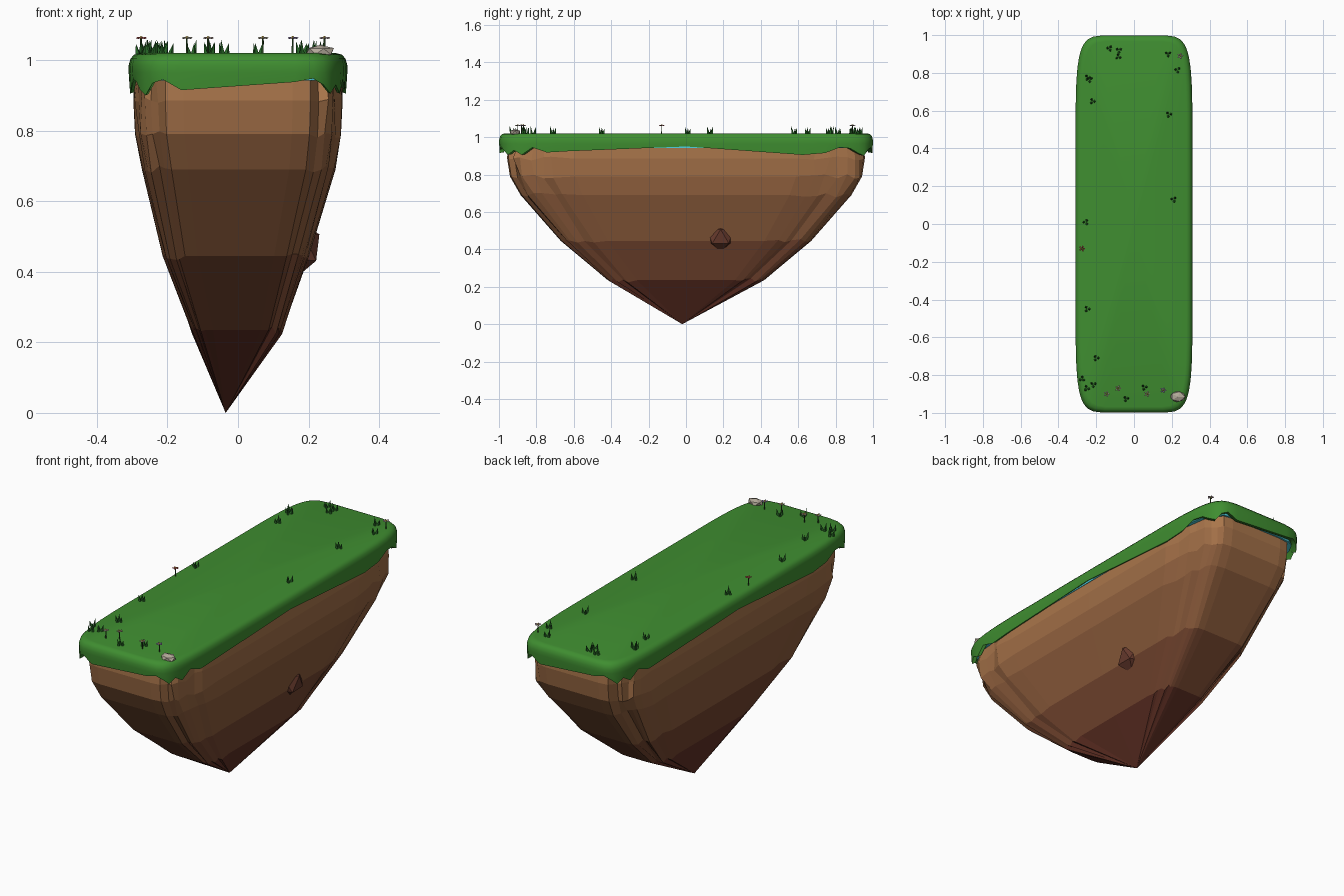
import bpy, bmesh, math, random
from mathutils import Vector, Matrix

if "Cube" in bpy.data.objects:
    bpy.data.objects.remove(bpy.data.objects["Cube"])

random.seed(4)
N = 38
A, B, TOP = 0.31, 1.0, 1.02


def mat(name, r, g, b):
    m = bpy.data.materials.new(name)
    m.diffuse_color = (r, g, b, 1)
    m.use_nodes = True
    m.node_tree.nodes["Principled BSDF"].inputs["Base Color"].default_value = m.diffuse_color
    return m


def finish(name, bm, mats, smooth=None):
    bmesh.ops.recalc_face_normals(bm, faces=bm.faces)
    me = bpy.data.meshes.new(name)
    bm.to_mesh(me)
    bm.free()
    for m in mats:
        me.materials.append(m)
    ob = bpy.data.objects.new(name, me)
    bpy.context.collection.objects.link(ob)
    if smooth:
        bpy.ops.object.select_all(action='DESELECT')
        ob.select_set(True)
        bpy.context.view_layer.objects.active = ob
        bpy.ops.object.shade_smooth_by_angle(angle=math.radians(smooth))
    return ob


def outline(a, b):
    """Boxy superellipse: long straight sides, points gathered at the corners."""
    pts = []
    for i in range(N):
        t = 2 * math.pi * i / N
        c, s = math.cos(t), math.sin(t)
        pts.append((math.copysign(abs(c) ** 0.26, c) * a if abs(c) > 1e-6 else 0,
                    math.copysign(abs(s) ** 0.26, s) * b if abs(s) > 1e-6 else 0))
    return pts


def loft(rings, start=None, end=None):
    """Skin a stack of rings; start / end are optional fan tips. Band index = material."""
    bm = bmesh.new()
    vr = [[bm.verts.new(p) for p in r] for r in rings]
    for k in range(len(vr) - 1):
        for i in range(N):
            j = (i + 1) % N
            f = bm.faces.new((vr[k][i], vr[k][j], vr[k + 1][j], vr[k + 1][i]))
            f.material_index = k
    for tip, ring, idx in ((start, vr[0], 0), (end, vr[-1], len(vr) - 1)):
        if tip:
            v = bm.verts.new(tip)
            for i in range(N):
                bm.faces.new((ring[i], ring[(i + 1) % N], v)).material_index = idx
    return bm


# grass cap with rounded rim and dripping hem
green = mat("grass", 0.05, 0.27, 0.03)
hem = [.950, .905, .915, .945, .940, .915, .900, .935, .945, .915,
       .938, .948, .930, .905, .930, .905, .945, .918, .925] * 2
rings = [[(x, y, z) for x, y in outline(A - d, B - d)] for d, z in
         ((.032, TOP), (.016, 1.016), (.005, 1.004), (0, .985), (0, .965))]
rings.append([(x, y, h) for (x, y), h in zip(outline(A - .003, B - .003), hem)])
rings.append([(x, y, h + .004) for (x, y), h in zip(outline(A - .013, B - .025), hem)])
rings.append([(x, y, .958) for x, y in outline(A - .015, B - .04)])
bm = loft(rings, start=(0, 0, TOP))
for f in bm.faces:
    f.material_index = 0
finish("grass_cap", bm, [green], 50)

# thin cyan layer under the grass
cyan = mat("cyan_layer", 0.08, 0.65, 0.75)
bm = loft([[(x, y, z) for x, y in outline(A * .965, B * .965)] for z in (.962, .943)],
          (0, 0, .962), (0, 0, .943))
for f in bm.faces:
    f.material_index = 0
finish("cyan_layer", bm, [cyan])

# faceted rock body tapering to a point, rough only at the corners
levels = [(.95, .955, 0), (.885, .957, 0), (.79, .942, 0),
          (.69, .885, .002), (.445, .67, -.006), (.235, .418, -.003)]
column = [random.uniform(-.035, .008) for _ in range(N)]
rings = []
for k, (z, s, dx) in enumerate(levels):
    ring = []
    for i, (x, y) in enumerate(outline(A, B)):
        q = i * 4 / N % 1
        corner = 1 if .2 < q < .8 else 0
        r = s + corner * (column[i] + random.uniform(-.025, .01)) * s
        dz = corner * random.uniform(-.012, .012) if k else 0
        ring.append((x * r + dx, y * r, z + dz))
    rings.append(ring)
c0, c1 = Vector((.40, .18, .07)), Vector((.12, .03, .018))
rock_mats = [mat("rock_%d" % k, *c0.lerp(c1, t))
             for k, t in enumerate((0, .15, .35, .5, .8, 1))]
bm = loft(rings, start=(0, 0, .95), end=(-.035, -.02, 0))
finish("rock_body", bm, rock_mats)


def stone(name, loc, size, m, seed):
    rnd = random.Random(seed)
    bm = bmesh.new()
    bmesh.ops.create_icosphere(bm, subdivisions=1, radius=1)
    for v in bm.verts:
        v.co = Vector(c * s for c, s in zip(v.co * rnd.uniform(.88, 1.05), size)) + Vector(loc)
    return finish(name, bm, [m])


# boulder stuck in the flank, pale stone on the grass
stone("flank_boulder", (.165, .185, .47), (.075, .083, .083), mat("boulder", .13, .04, .025), 2)
stone("pale_stone", (.232, -.915, 1.025), (.043, .032, .02), mat("pale_stone", .45, .40, .32), 5)

# grass tufts: three leaning spikes each
tufts = [(-.13, .93), (-.08, .92), (-.083, .885), (.18, .9), (.23, .815), (-.245, .775),
         (-.235, .765), (-.22, .65), (.185, .58), (.21, .13), (-.255, .01), (-.248, -.45),
         (-.2, -.71), (-.275, -.82), (-.25, -.87), (-.215, -.85), (.055, -.865), (-.042, -.925)]
bm = bmesh.new()
for x, y in tufts:
    turn = random.uniform(0, 6.28)
    for k in range(3):
        a = turn + k * 2.09
        h = random.uniform(.028, .042)
        m = (Matrix.Translation((x + .010 * math.cos(a), y + .010 * math.sin(a), TOP - .002))
             @ Matrix.Rotation(a, 4, 'Z') @ Matrix.Rotation(.22, 4, 'Y')
             @ Matrix.Translation((0, 0, h / 2)))
        bmesh.ops.create_cone(bm, cap_ends=True, segments=4, radius1=.008, radius2=0,
                              depth=h, matrix=m)
finish("grass_tufts", bm, [mat("tuft", .02, .14, .02)])


# flowers: stem, five petals, centre
stem_mat = mat("stem", .03, .10, .02)
heart_mat = mat("flower_centre", .75, .5, .06)
flowers = [(-.275, -.13, (.6, .10, .10)), (.245, .89, (.65, .5, .55)), (-.145, -.9, (.65, .6, .5)),
           (-.085, -.87, (.6, .45, .4)), (.07, -.9, (.65, .6, .45)), (.155, -.88, (.4, .3, .6))]
for n, (x, y, col) in enumerate(flowers):
    bm = bmesh.new()

    def add(idx, op, **kw):
        before = set(bm.faces)
        op(bm, **kw)
        for f in set(bm.faces) - before:
            f.material_index = idx

    add(0, bmesh.ops.create_cone, cap_ends=True, segments=5, radius1=.003, radius2=.0025,
        depth=.044, matrix=Matrix.Translation((x, y, TOP + .020)))
    for k in range(5):
        a = k * 2 * math.pi / 5
        add(1, bmesh.ops.create_icosphere, subdivisions=1, radius=1,
            matrix=Matrix.Translation((x + .010 * math.cos(a), y + .010 * math.sin(a), 1.063))
            @ Matrix.Rotation(a, 4, 'Z') @ Matrix.Diagonal((.007, .005, .003, 1)))
    add(2, bmesh.ops.create_icosphere, subdivisions=1, radius=.005,
        matrix=Matrix.Translation((x, y, 1.064)))
    finish("flower_%d" % (n + 1), bm, [stem_mat, mat("petal_%d" % (n + 1), *col), heart_mat])
